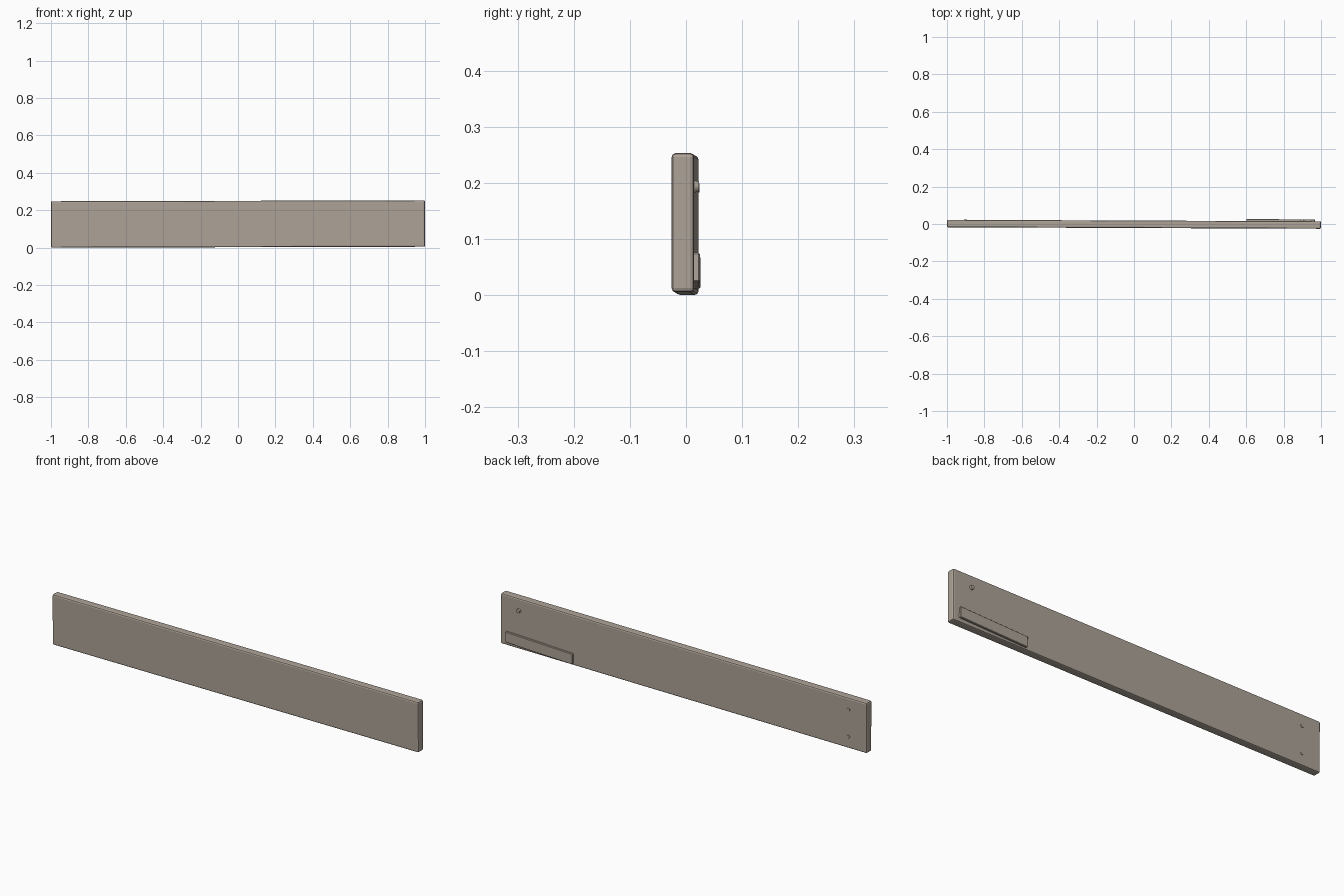
import bpy, bmesh
from mathutils import Matrix, Vector

if "Cube" in bpy.data.objects:
    bpy.data.objects.remove(bpy.data.objects["Cube"])

# The board hangs very slightly out of true
TILT = Matrix.Rotation(-0.004, 4, 'Z') @ Matrix.Rotation(-0.0025, 4, 'Y')
FRAME = Matrix.Translation((0, -0.0015, 0.1265)) @ TILT
THICK, HEIGHT = 0.040, 0.248
BACK = THICK / 2

WOOD = bpy.data.materials.new("weathered_wood")
WOOD.diffuse_color = (0.42, 0.365, 0.31, 1)
WOOD.use_nodes = True
WOOD.node_tree.nodes["Principled BSDF"].inputs["Base Color"].default_value = WOOD.diffuse_color


def finish(name, bm, matrix):
    mesh = bpy.data.meshes.new(name)
    bm.to_mesh(mesh)
    bm.free()
    mesh.materials.append(WOOD)
    ob = bpy.data.objects.new(name, mesh)
    bpy.context.collection.objects.link(ob)
    ob.matrix_world = matrix
    bpy.context.view_layer.objects.active = ob
    ob.select_set(True)
    bpy.ops.object.shade_smooth_by_angle(angle=0.3)
    ob.select_set(False)
    return ob


def box(name, size, matrix, bevel, segments=1):
    bm = bmesh.new()
    bmesh.ops.create_cube(bm, size=1)
    bmesh.ops.scale(bm, vec=Vector(size), verts=bm.verts)
    bmesh.ops.bevel(bm, geom=bm.edges[:], offset=bevel, segments=segments,
                    profile=0.5, affect='EDGES')
    return finish(name, bm, matrix)


def screw(name, x, z, radius, rise):
    # Low domed head lying against the back face
    bm = bmesh.new()
    bmesh.ops.create_cone(bm, cap_ends=True, segments=16, radius1=radius,
                          radius2=radius * 0.75, depth=rise + 0.004)
    spot = Matrix.Translation((x, BACK + (rise - 0.004) / 2, z - 0.1265))
    finish(name, bm, FRAME @ spot @ Matrix.Rotation(-1.5708, 4, 'X'))


# Main board
box("board", (2.0, THICK, HEIGHT), FRAME, 0.007, 2)

# Label strip on the back, sloping a little
strip_at = Matrix.Translation((0.784, BACK + 0.004, 0.0435 - 0.1285))
box("back_strip", (0.366, 0.012, 0.052),
    FRAME @ strip_at @ Matrix.Rotation(-0.03, 4, 'Y'), 0.002)

# Screw heads: one large at the right end, two small at the left
screw("large_screw", 0.900, 0.191, 0.012, 0.008)
for i, z in enumerate((0.060, 0.193)):
    screw(f"small_screw_{i + 1}", -0.900, z, 0.010, 0.002)
